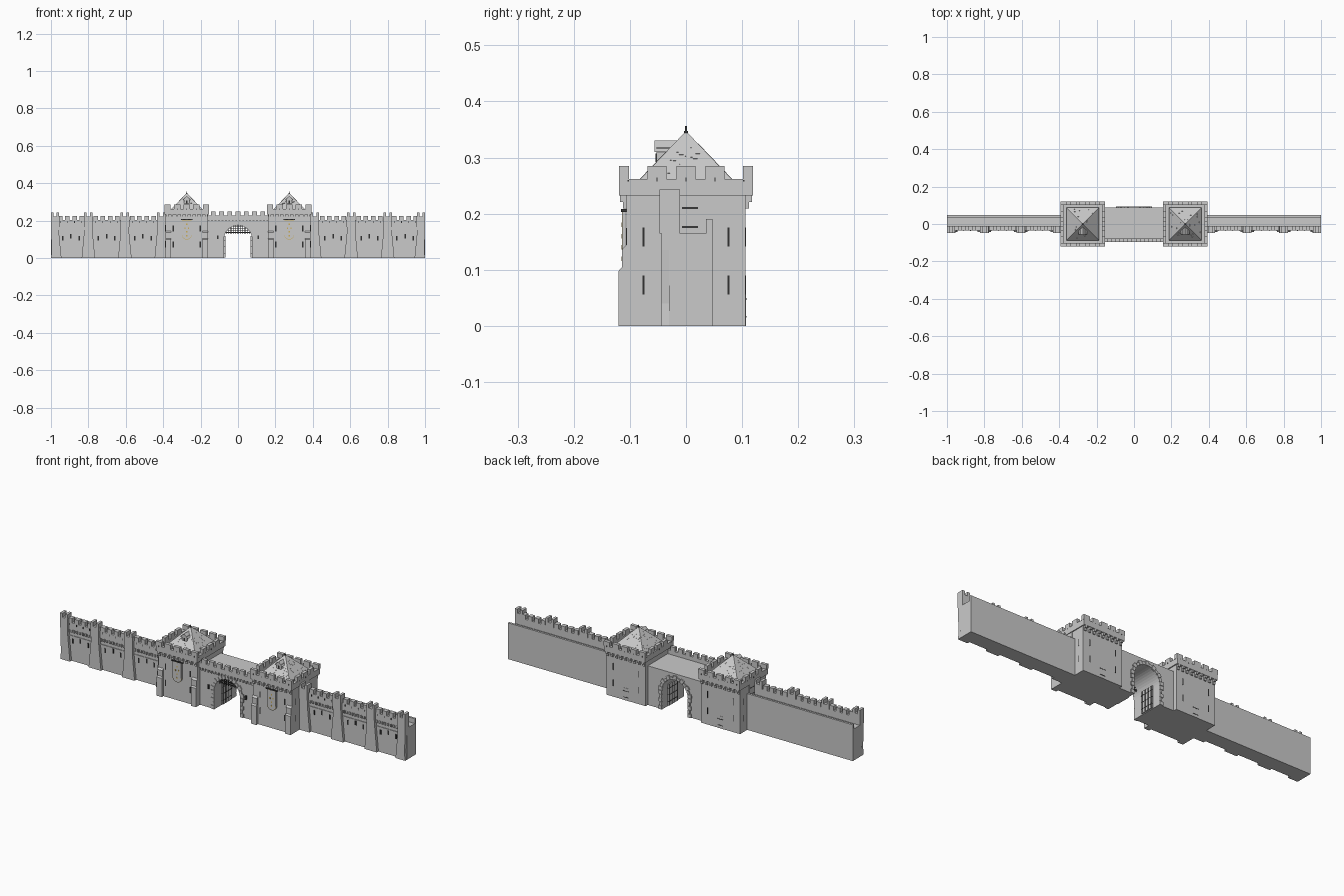
import bpy, bmesh, math, random
from mathutils import Vector

random.seed(4)
cube = bpy.data.objects.get("Cube")
if cube:
    bpy.data.objects.remove(cube, do_unlink=True)


def material(name, *rgb):
    m = bpy.data.materials.new(name)
    m.use_nodes = True
    m.diffuse_color = (*rgb, 1)
    m.node_tree.nodes["Principled BSDF"].inputs["Base Color"].default_value = (*rgb, 1)
    return m


STONE = material("grey stone", .59, .59, .59)
DARK = material("dark opening", .03, .03, .03)
IRON = material("black iron", .04, .04, .04)
GOLD = material("gold trim", .6, .42, .1)


def box(bm, x, y, z):
    """Box from three (low, high) ranges."""
    v = [bm.verts.new((a, b, c)) for a in x for b in y for c in z]
    for f in ((0, 1, 3, 2), (4, 6, 7, 5), (0, 4, 5, 1), (2, 3, 7, 6), (0, 2, 6, 4), (1, 5, 7, 3)):
        bm.faces.new([v[i] for i in f])


def mid(c, w):
    return (c - w / 2, c + w / 2)


def side(s, a, b):
    return tuple(sorted((s * a, s * b)))


def prism(bm, points, lo, hi, axis="y"):
    """Extrude an outline: (x, z) along y, or (y, z) along x."""
    def put(p, d):
        return bm.verts.new((p[0], d, p[1]) if axis == "y" else (d, p[0], p[1]))
    a, b = [put(p, lo) for p in points], [put(p, hi) for p in points]
    n = len(points)
    bm.faces.new(a)
    bm.faces.new(b[::-1])
    for i in range(n):
        j = (i + 1) % n
        bm.faces.new((a[i], b[i], b[j], a[j]))


def finish(name, bm, mat):
    bmesh.ops.recalc_face_normals(bm, faces=bm.faces)
    me = bpy.data.meshes.new(name)
    bm.to_mesh(me)
    bm.free()
    me.materials.append(mat)
    ob = bpy.data.objects.new(name, me)
    bpy.context.scene.collection.objects.link(ob)


def arc(cx, cz, r, a0, a1, n):
    return [(cx + r * math.cos(a0 + (a1 - a0) * i / n), cz + r * math.sin(a0 + (a1 - a0) * i / n))
            for i in range(n + 1)]


def curtain_wall(s, label):
    # wall body with walkway and low back rim
    bm = bmesh.new()
    section = [(-.03, 0), (.047, 0), (.047, .19), (.036, .19), (.036, .165),
               (-.012, .165), (-.012, .2), (-.03, .2)]
    prism(bm, section, *side(s, .375, 1), "x")
    box(bm, side(s, .38, .999), (-.033, -.03), (.128, .133))
    box(bm, side(s, .38, .999), (-.035, -.011), (.165, .202))
    finish(label + "_curtain_wall", bm, STONE)

    # tapered buttresses carrying tall merlon pairs
    bm = bmesh.new()
    for c in (.41, .605, .8, .98):
        lo, hi = max(c - .036, .38), min(c + .036, 1)
        top_lo, top_hi = max(c - .023, .385), min(c + .023, 1)
        flank = [(lo, 0), (hi, 0), (hi - .004, .04), (top_hi, .135), (top_hi, .165),
                 (top_lo, .165), (top_lo, .135), (lo + .004, .04)]
        prism(bm, [(s * x, z) for x, z in flank], -.044, -.028)
        box(bm, side(s, top_lo - .002, top_hi), (-.047, -.011), (.165, .222))
        for a, b in ((top_lo, top_lo + .014), (top_hi - .014, top_hi)):
            box(bm, side(s, a, b), (-.047, -.011), (.222, .243))
    finish(label + "_wall_buttresses", bm, STONE)

    # merlons, corbels and loopholes in each bay
    merlons, corbels, loops = bmesh.new(), bmesh.new(), bmesh.new()
    for c in (.508, .703, .893):
        for i in range(4):
            x = s * (c + (i - 1.5) * .038)
            box(merlons, mid(x, .024), (-.035, -.011), (.2, .224))
            box(loops, mid(x, .003), (-.0365, -.035), (.188, .198))
        for i in range(9):
            box(corbels, mid(s * (c + (i - 4) * .0165), .008), (-.036, -.03), (.15, .166))
        for d in (-.045, 0, .045):
            z = .105 + (d == 0) * .01
            box(loops, mid(s * (c + d), .008), (-.0315, -.03), (z - .012, z + .012))
    finish(label + "_wall_merlons", merlons, STONE)
    finish(label + "_wall_corbels", corbels, STONE)
    finish(label + "_wall_loopholes", loops, DARK)


def tower(s, label):
    cx = s * .274
    # body with corner buttresses
    bm = bmesh.new()
    box(bm, mid(cx, .228), (-.106, .106), (0, .24))
    for d in (-1, 1):
        x = cx + d * .099
        prism(bm, [(-.12, 0), (-.106, 0), (-.106, .145), (-.114, .136),
                   (-.114, .105), (-.12, .098)], x - .015, x + .015, "x")
    finish(label + "_tower", bm, STONE)

    # parapet ring and merlons on four sides, corbels front and back
    ring, corbels = bmesh.new(), bmesh.new()
    for d in (-1, 1):
        out, inn = side(d, .119, .102), side(d, .118, .1)
        across = (cx + out[0], cx + out[1])
        box(ring, mid(cx, .238), out, (.232, .262))
        box(ring, across, (-.119, .119), (.232, .262))
        for i in range(-2, 3):
            w = mid(i * .0515, .034)
            box(ring, (cx + w[0], cx + w[1]), out, (.26, .285))
            if abs(i) < 2:
                box(ring, across, w, (.26, .285))
        for i in range(-4, 5):
            for z, deep in ((.221, .118), (.209, .112)):
                box(corbels, mid(cx + i * .0262, .012), side(d, .1, deep), (z, .234))
    finish(label + "_tower_parapet", ring, STONE)
    finish(label + "_tower_corbels", corbels, STONE)

    # pyramid roof with scattered raised tiles
    bm = bmesh.new()
    base = [bm.verts.new((cx + a * .087, b * .087, .256)) for a, b in ((-1, -1), (1, -1), (1, 1), (-1, 1))]
    tip = bm.verts.new((cx, 0, .347))
    bm.faces.new(base)
    for i in range(4):
        bm.faces.new((base[i], base[(i + 1) % 4], tip))
    box(bm, mid(cx, .165), (-.0825, .0825), (.236, .257))
    peak, slope = Vector((cx, 0, .347)), .091 / .087
    for k in range(4):
        c, q = round(math.cos(k * math.pi / 2)), round(math.sin(k * math.pi / 2))
        n = Vector((c, q, 1 / slope)).normalized() * .0006
        for _ in range(40):
            r = random.uniform(.02, .08)
            t = random.uniform(-1, 1) * (r - .008)
            quad = [Vector((c * a - q * b, q * a + c * b, -a * slope)) + peak
                    for a, b in ((r, t - .004), (r, t + .004), (r + .006, t + .004), (r + .006, t - .004))]
            lower, upper = [bm.verts.new(p) for p in quad], [bm.verts.new(p + n) for p in quad]
            bm.faces.new(upper)
            for i in range(4):
                bm.faces.new((lower[i], lower[(i + 1) % 4], upper[(i + 1) % 4], upper[i]))
    finish(label + "_tower_roof", bm, STONE)

    # gabled dormer
    bm = bmesh.new()
    box(bm, mid(cx, .03), (-.053, -.01), (.288, .318))
    prism(bm, [(cx - .022, .31), (cx + .022, .31), (cx, .33)], -.056, -.01)
    finish(label + "_dormer", bm, STONE)
    bm = bmesh.new()
    box(bm, mid(cx, .01), (-.054, -.053), (.292, .307))
    # arrow slits
    for z in (.073, .158):
        for d in (-1, 1):
            box(bm, mid(cx + d * .072, .006), (-.107, -.106), mid(z, .032))
            box(bm, mid(cx + d * .075, .004), (.106, .107), mid(z, .034))
            box(bm, side(s, .388, .389), mid(d * .076, .0035), mid(z, .034))
    for d in (-1, 1):
        for i in range(-2, 3):
            x, r = cx + i * .0515, side(d, .119, .1197)
            box(bm, mid(x, .002), r, (.257, .264))
            box(bm, (cx + r[0], cx + r[1]), mid(i * .0515, .002), (.257, .264))
    finish(label + "_tower_slits", bm, DARK)

    # doors: walkway level and ground level behind
    bm = bmesh.new()
    box(bm, side(s, .385, .39), (-.012, .031), (.165, .232))
    box(bm, mid(cx, .036), (.105, .107), (0, .064))
    finish(label + "_tower_doors", bm, STONE)

    # hanging banner with gold border and studs
    def tongue(w, z0, z1, y0, y1, mat, name):
        b = bmesh.new()
        prism(b, [(cx + w, z1), (cx - w, z1)] + arc(cx, z0 + w, w, math.pi, 2 * math.pi, 10), y0, y1)
        finish(label + name, b, mat)
    tongue(.0275, .0975, .204, -.1135, -.108, STONE, "_banner_backing")
    tongue(.0265, .0985, .203, -.1138, -.113, GOLD, "_banner_border")
    tongue(.0248, .1002, .2015, -.1142, -.113, STONE, "_banner")
    bm = bmesh.new()
    for x, z in ((0, .18), (-.01, .16), (.01, .16), (0, .14), (0, .12)):
        box(bm, mid(cx + x, .006), (-.1146, -.114), mid(z, .008))
    finish(label + "_banner_studs", bm, GOLD)

    # banner rod, finial, door straps, torch bracket
    bm = bmesh.new()
    box(bm, mid(cx, .064), (-.116, -.106), (.203, .208))
    box(bm, mid(cx, .003), (-.0015, .0015), (.335, .356))
    box(bm, mid(cx, .007), (-.0035, .0035), (.343, .347))
    for z in (.176, .21):
        box(bm, side(s, .389, .391), (-.007, .021), mid(z, .003))
    for z in (.016, .048):
        box(bm, mid(cx, .03), (.106, .108), mid(z, .003))
    box(bm, mid(s * .108, .008), (-.094, -.085), (.1, .12))
    finish(label + "_ironwork", bm, IRON)


for s, label in ((1, "left"), (-1, "right")):
    curtain_wall(s, label)
    tower(s, label)

# gatehouse with vaulted passage
bm = bmesh.new()
arch = arc(0, .1, .075, 0, math.pi, 20)
prism(bm, [(.17, 0), (.17, .205), (-.17, .205), (-.17, 0), (-.075, 0)] + arch[::-1] + [(.075, 0)], -.086, .088)
box(bm, (-.17, .17), (-.095, -.078), (.2, .226))
for i in range(-3, 4):
    box(bm, mid(i * .044, .026), (-.095, -.078), (.225, .247))
for i in range(-8, 9):
    box(bm, mid(i * .0185, .009), (-.093, -.086), (.186, .201))
finish("gatehouse", bm, STONE)

# arch stones, alternating long and short, front and back
bm = bmesh.new()
for y0, y1 in ((-.091, -.08), (.08, .094)):
    for i in range(13):
        a, r = math.pi * i / 13, .096 if i % 2 == 0 else .089
        g, e = a + .012, a + math.pi / 13 - .012
        prism(bm, arc(0, .1, .075, g, e, 2) + arc(0, .1, r, e, g, 2), y0, y1)
    for s in (-1, 1):
        for i in range(5):
            box(bm, side(s, .075, .094 - i % 2 * .007), (y0, y1), (i * .02, i * .02 + .0185))
finish("arch_stones", bm, STONE)

# raised portcullis
bm = bmesh.new()
for i in range(-5, 6):
    x = i * .0125
    box(bm, mid(x, .003), (-.062, -.058), (.128, .1 + math.sqrt(.0752 ** 2 - x * x)))
for i in range(4):
    z = .136 + i * .011
    w = math.sqrt(.075 ** 2 - (z - .1) ** 2)
    box(bm, (-w, w), (-.0625, -.0575), mid(z, .003))
# iron straps on the open gate leaves
for s in (-1, 1):
    for z in (.025, .06, .095):
        box(bm, side(s, .067, .0755), (-.03, .045), mid(z, .003))
    for i in range(4):
        box(bm, side(s, .067, .0755), mid(-.024 + i * .021, .003), (.005, .115))
finish("portcullis_and_straps", bm, IRON)

bm = bmesh.new()
for s in (-1, 1):
    box(bm, side(s, .068, .075), (-.03, .045), (.003, .117))
finish("open_gate_leaves", bm, STONE)
